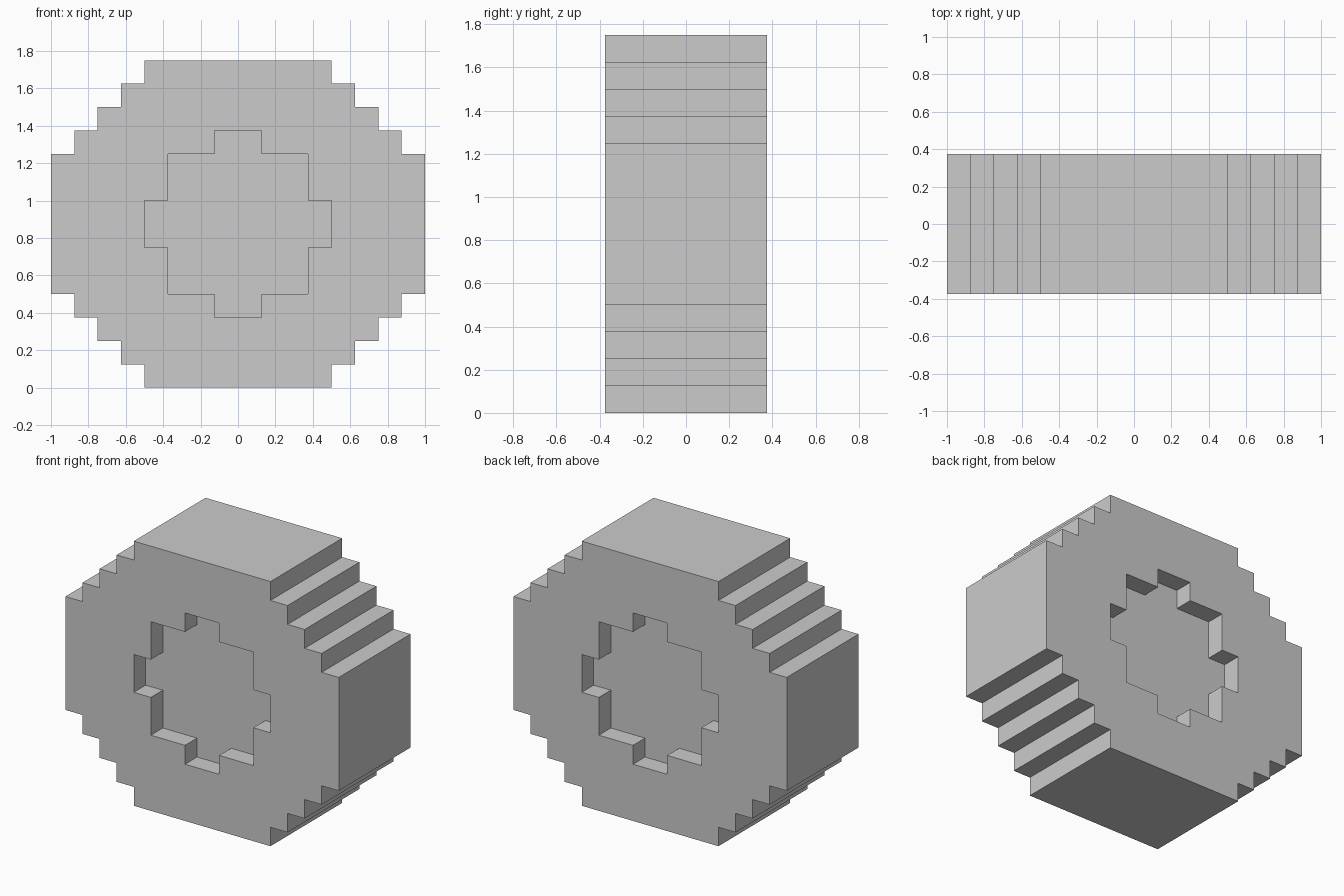
import bpy, bmesh

if "Cube" in bpy.data.objects:
    bpy.data.objects.remove(bpy.data.objects["Cube"])

MID_Z = 0.875
HALF_DEPTH = 0.375
RECESS = 0.125


def stepped_loop(quarter):
    """Mirror an upper-right quarter profile (x, z) into a closed outline."""
    right = quarter + [(x, -z) for x, z in reversed(quarter)]
    return right + [(-x, z) for x, z in reversed(right)]


def prism(name, quarter, y0, y1):
    """Extrude a stepped outline along y from y0 to y1."""
    bm = bmesh.new()
    face = bm.faces.new([bm.verts.new((x, y0, z + MID_Z))
                         for x, z in stepped_loop(quarter)])
    ext = bmesh.ops.extrude_face_region(bm, geom=[face])
    verts = [g for g in ext["geom"] if isinstance(g, bmesh.types.BMVert)]
    bmesh.ops.translate(bm, verts=verts, vec=(0, y1 - y0, 0))
    bmesh.ops.recalc_face_normals(bm, faces=bm.faces)
    mesh = bpy.data.meshes.new(name)
    bm.to_mesh(mesh)
    bm.free()
    obj = bpy.data.objects.new(name, mesh)
    bpy.context.collection.objects.link(obj)
    return obj


# Wheel body: stepped disc
rim = [(0.5, 0.875), (0.5, 0.75), (0.625, 0.75), (0.625, 0.625), (0.75, 0.625),
       (0.75, 0.5), (0.875, 0.5), (0.875, 0.375), (1.0, 0.375)]
wheel = prism("wheel", rim, -HALF_DEPTH, HALF_DEPTH)

# Shallow stepped hub recess on the front and back faces
hub = [(0.125, 0.5), (0.125, 0.375), (0.375, 0.375), (0.375, 0.125), (0.5, 0.125)]
bpy.context.view_layer.objects.active = wheel
for side, label in ((-1, "front"), (1, "back")):
    cutter = prism(label + "_hub_cutter", hub,
                   side * (HALF_DEPTH - RECESS), side * (HALF_DEPTH + 0.1))
    cutter.hide_render = True
    cut = wheel.modifiers.new(label + "_recess", 'BOOLEAN')
    cut.operation = 'DIFFERENCE'
    cut.solver = 'EXACT'
    cut.object = cutter
    bpy.ops.object.modifier_apply(modifier=cut.name)
    bpy.data.objects.remove(cutter)
